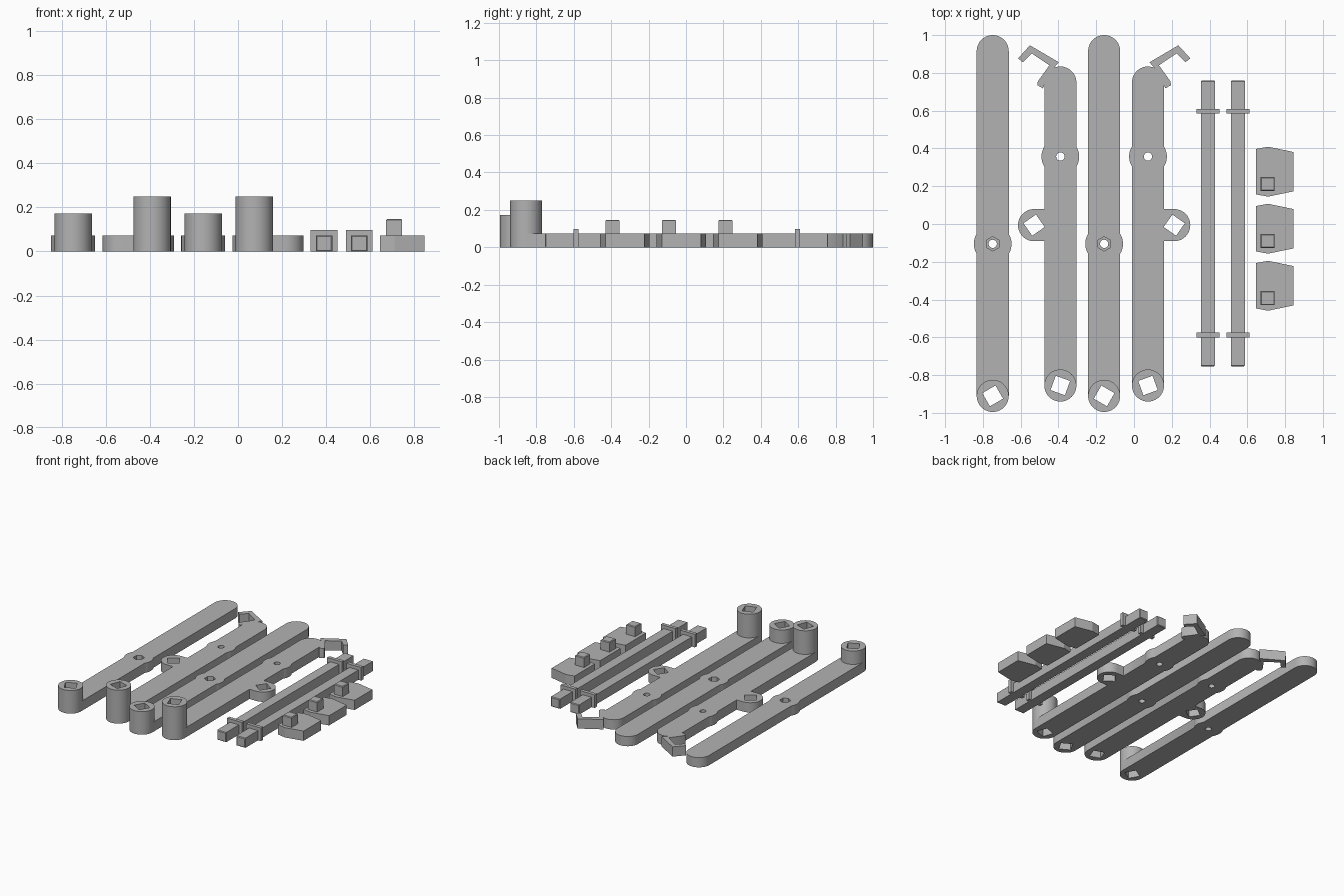
import bpy
import bmesh
from math import radians, cos, sin, acos, degrees

cube = bpy.data.objects.get("Cube")
if cube:
    bpy.data.objects.remove(cube, do_unlink=True)

grey = bpy.data.materials.new("plain grey")
grey.use_nodes = True
GREY = (0.45, 0.45, 0.45, 1)
grey.diffuse_color = GREY
grey.node_tree.nodes["Principled BSDF"].inputs["Base Color"].default_value = GREY

T = 0.073      # plate thickness
R = 0.085      # arm half width
HUB = 0.1      # hub radius
PEG = 0.074    # square bar and peg width


def arc(cx, cy, r, start, end, step=9):
    n = max(2, round(abs(end - start) / step))
    angles = [radians(start + (end - start) * i / n) for i in range(n + 1)]
    return [(cx + r * cos(a), cy + r * sin(a)) for a in angles]


def ngon(cx, cy, r, sides, turn=0):
    return arc(cx, cy, r, turn, turn + 360, 360 / sides)[:-1]


def prism(name, points, z0, z1):
    """Extrude a flat outline from z0 to z1."""
    bm = bmesh.new()
    face = bm.faces.new([bm.verts.new((x, y, z0)) for x, y in points])
    top = bmesh.ops.extrude_face_region(bm, geom=[face])["geom"]
    for v in top:
        if isinstance(v, bmesh.types.BMVert):
            v.co.z = z1
    bmesh.ops.recalc_face_normals(bm, faces=bm.faces)
    mesh = bpy.data.meshes.new(name)
    bm.to_mesh(mesh)
    bm.free()
    mesh.materials.append(grey)
    obj = bpy.data.objects.new(name, mesh)
    bpy.context.collection.objects.link(obj)
    return obj


def combine(obj, tools):
    """Apply boolean tools, given as (operation, object), then delete them."""
    for operation, tool in tools:
        mod = obj.modifiers.new("join", 'BOOLEAN')
        mod.operation, mod.object, mod.solver = operation, tool, 'EXACT'
    graph = bpy.context.evaluated_depsgraph_get()
    obj.data = bpy.data.meshes.new_from_object(obj.evaluated_get(graph))
    obj.modifiers.clear()
    for _, tool in tools:
        bpy.data.objects.remove(tool, do_unlink=True)


def smooth(obj):
    bpy.ops.object.select_all(action='DESELECT')
    obj.select_set(True)
    bpy.context.view_layer.objects.active = obj
    bpy.ops.object.shade_smooth_by_angle(angle=radians(30))


def arm(name, cx, side, outline, boss_y, boss_top, holes):
    """Plate with a raised round boss; holes are (x, y, r, sides, turn, z0)."""
    def place(points):
        placed = [(cx + side * x, y) for x, y in points]
        return placed if side > 0 else placed[::-1]

    body = prism(name, place(outline), 0, T)
    tools = [('UNION', prism("boss", place(ngon(0, boss_y, R, 40)), 0, boss_top))]
    for x, y, r, sides, turn, z0 in holes:
        cutter = prism("cutter", place(ngon(x, y, r, sides, turn)), z0, 0.4)
        tools.append(('DIFFERENCE', cutter))
    combine(body, tools)
    smooth(body)


SQ = 0.057     # corner radius of the square sockets
BULGE = degrees(acos(R / HUB))

# Long straight arms with a nut pocket in the hub
LOW, HUB_Y = -0.91, -0.105
straight = (arc(0, LOW, R, 180, 360)
            + arc(0, HUB_Y, HUB, -BULGE, BULGE)
            + arc(0, 0.915, R, 0, 180)
            + arc(0, HUB_Y, HUB, 180 - BULGE, 180 + BULGE))
straight_holes = [(0, LOW, SQ, 4, 75, -0.1),
                  (0, HUB_Y, 0.022, 20, 0, -0.1),
                  (0, HUB_Y, 0.038, 6, 30, 0.035)]
arm("left_straight_arm", -0.158, -1, straight, LOW, 0.173, straight_holes)
arm("right_straight_arm", -0.748, 1, straight, LOW, 0.173, straight_holes)

# Hooked arms with a side lobe and a bent claw at the far end
LOW, HUB_Y = -0.855, 0.357
LOBE = (0.139, -0.006)
claw = [(R, 0.735), (0.092, 0.718), (0.122, 0.735), (0.119, 0.755),
        (0.058, 0.84), (0.151, 0.903), (0.198, 0.856), (0.224, 0.877),
        (0.161, 0.946), (0.008, 0.856)]
hooked = (arc(0, LOW, R, 180, 360)
          + [(R, LOBE[1] - R)] + arc(*LOBE, R, -90, 90) + [(R, LOBE[1] + R)]
          + arc(0, HUB_Y, HUB, -BULGE, BULGE)
          + claw + arc(0, 0.749, R, 66, 180)
          + arc(0, HUB_Y, HUB, 180 - BULGE, 180 + BULGE))
hooked_holes = [(0, LOW, SQ, 4, 65, -0.1),
                (*LOBE, SQ, 4, 10, -0.1),
                (0, HUB_Y, 0.022, 20, 0, -0.1)]
arm("left_hooked_arm", 0.074, 1, hooked, LOW, 0.25, hooked_holes)
arm("right_hooked_arm", -0.39, -1, hooked, LOW, 0.25, hooked_holes)


def box(name, cx, cy, w, d, z0, z1):
    x, y = w / 2, d / 2
    return prism(name, [(cx - x, cy - y), (cx + x, cy - y),
                        (cx + x, cy + y), (cx - x, cy + y)], z0, z1)


def chamfer(obj, axis):
    """Bevel the edges around the end faces along an axis."""
    bm = bmesh.new()
    bm.from_mesh(obj.data)
    bm.normal_update()
    ends = [f for f in bm.faces
            if (f.normal[axis] > 0.9 if axis == 2 else abs(f.normal[axis]) > 0.9)]
    edges = list({e for f in ends for e in f.edges})
    bmesh.ops.bevel(bm, geom=edges, offset=0.005, segments=1, affect='EDGES')
    bm.to_mesh(obj.data)
    bm.free()


# Square axle rods with two collars each
for label, x in (("inner", 0.391), ("outer", 0.55)):
    rod = box(label + "_rod", x, 0.003, PEG, 1.515, 0, T)
    chamfer(rod, 1)
    for end, y in (("front", -0.588), ("back", 0.597)):
        box(f"{label}_{end}_collar", x, y, 0.122, 0.026, 0, 0.098)

# Pedal blocks, each with a square peg
for i, y in enumerate((-0.327, -0.025, 0.277)):
    half = [(0.845, 0.104), (0.71, 0.132), (0.645, 0.12)]
    outline = [(x, y + d) for x, d in half] + [(x, y - d) for x, d in half[::-1]]
    prism(f"pedal_{i + 1}", outline, 0, T)
    peg = box(f"pedal_peg_{i + 1}", 0.708, y - 0.066, PEG, PEG, T, 0.147)
    chamfer(peg, 2)
